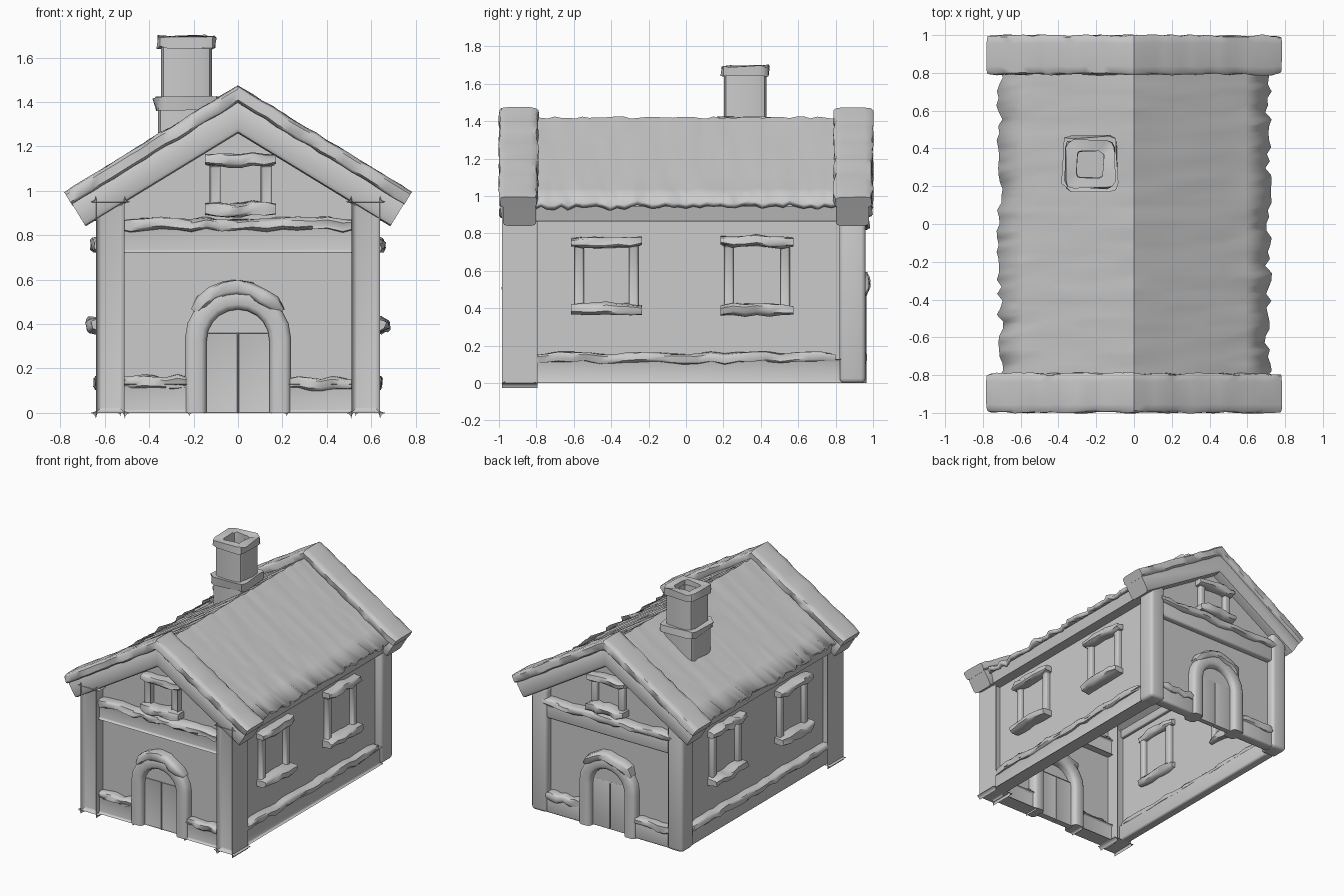
import bpy, bmesh, math, random
from mathutils import Vector

random.seed(4)
cube = bpy.data.objects.get("Cube")
if cube:
    bpy.data.objects.remove(cube)

grey = bpy.data.materials.new("plain_grey")
grey.use_nodes = True
grey.diffuse_color = (0.6, 0.6, 0.6, 1)
grey.node_tree.nodes["Principled BSDF"].inputs["Base Color"].default_value = (0.6, 0.6, 0.6, 1)

# Wall frames: u runs along the wall, d points outward, z is up
FRONT = ("front", lambda u, d, z: (u, -d, z))
BACK = ("back", lambda u, d, z: (u, d, z))
LEFT = ("left", lambda u, d, z: (d, u, z))
RIGHT = ("right", lambda u, d, z: (-d, u, z))
WORLD = ("main", lambda u, d, z: (u, d, z))


def finish(name, bm, angle=35):
    bmesh.ops.recalc_face_normals(bm, faces=bm.faces)
    mesh = bpy.data.meshes.new(name)
    bm.to_mesh(mesh)
    bm.free()
    mesh.materials.append(grey)
    mesh.shade_smooth()
    mesh.set_sharp_from_angle(angle=math.radians(angle))
    obj = bpy.data.objects.new(name, mesh)
    bpy.context.collection.objects.link(obj)
    return obj


def box(part, frame, us, ds, zs, bevel=0.015):
    side, place = frame
    bm = bmesh.new()
    bmesh.ops.create_cube(bm, size=1)
    for v in bm.verts:
        v.co = place(*(r[0] if c < 0 else r[1] for c, r in zip(v.co, (us, ds, zs))))
    if bevel:
        bmesh.ops.bevel(bm, geom=bm.edges[:], offset=bevel, segments=3,
                        profile=0.5, affect='EDGES')
    finish(side + "_" + part, bm)


def loft(name, rings, closed=False):
    bm = bmesh.new()
    rows = [[bm.verts.new(p) for p in ring] for ring in rings]
    n = len(rows[0])
    pairs = list(zip(rows, rows[1:])) + ([(rows[-1], rows[0])] if closed else [])
    for a, b in pairs:
        for i in range(n):
            j = (i + 1) % n
            bm.faces.new((a[i], a[j], b[j], b[i]))
    if not closed:
        bm.faces.new(rows[0])
        bm.faces.new(rows[-1][::-1])
    return finish(name, bm, 45)


def rounded(power, count=12):
    pts = []
    for i in range(count):
        t = math.tau * (i + 0.5) / count
        c, s = math.cos(t), math.sin(t)
        pts.append((math.copysign(abs(c) ** power, c), math.copysign(abs(s) ** power, s)))
    return pts


def sweep(part, frame, path, d, half_d, half_n, power=0.4, wobble=0.0, taper=1.0):
    """Sweep a rounded section along a (u, z) path lying in a wall plane."""
    side, place = frame
    path = [Vector(p) for p in path]
    rings = []
    last = len(path) - 1
    for i, p in enumerate(path):
        before = (p - path[i - 1]).normalized() if i else None
        after = (path[i + 1] - p).normalized() if i < last else None
        t = ((before or after) + (after or before)).normalized()
        miter = 1 / max(0.5, t.dot(after or before))
        n = Vector((-t.y, t.x)) * miter
        size = taper if i in (0, last) else 1
        shift = random.uniform(-wobble, wobble) * half_n
        ring = []
        for a, b in rounded(power):
            k = size * (1 + random.uniform(-wobble, wobble * 0.3))
            q = p + n * (b * half_n * k + shift)
            ring.append(place(q.x, d + a * half_d * k, q.y))
        rings.append(ring)
    return loft(side + "_" + part, rings)


def snow(part, frame, us, ds, zs, steps=9):
    z = sum(zs) / 2
    a, b = us
    path = [(a + (b - a) * i / steps, z) for i in range(steps + 1)]
    sweep(part, frame, path, sum(ds) / 2, (ds[1] - ds[0]) / 2,
          (zs[1] - zs[0]) / 2, 0.55, 0.28, 0.75)


def sheet(name, points):
    bm = bmesh.new()
    bm.faces.new([bm.verts.new(p) for p in points])
    finish(name, bm)


def window(tag, frame, mid, half, z0, z1, wall):
    for s, label in ((-1, "a"), (1, "b")):
        e = sorted((mid + s * half, mid + s * (half - 0.05)))
        box(f"{tag}_jamb_{label}", frame, e, (wall - 0.035, wall + 0.035), (z0, z1), 0.012)
    box(tag + "_pane", frame, (mid - half + 0.04, mid + half - 0.04),
        (wall - 0.004, wall + 0.004), (z0, z1), 0)
    w = half + 0.02
    snow(tag + "_sill", frame, (mid - w, mid + w), (wall - 0.05, wall + 0.1), (z0 - 0.04, z0 + 0.03), 6)
    snow(tag + "_lintel", frame, (mid - w, mid + w), (wall - 0.05, wall + 0.08), (z1 - 0.01, z1 + 0.055), 6)


# Corner posts
for frame in (FRONT, BACK):
    for us, label in (((-0.64, -0.51), "right"), ((0.51, 0.64), "left")):
        box(label + "_post", frame, us, (0.82, 0.96), (0, 0.95), 0.025)

# Gable walls, door and trim at both ends
WALL = 0.9
for frame in (FRONT, BACK):
    side, place = frame
    gable = [(-0.58, 0), (0.58, 0), (0.58, 0.96), (0, 1.32), (-0.58, 0.96)]
    sheet(side + "_wall", [place(u, WALL, z) for u, z in gable])
    box("tie_beam", frame, (-0.53, 0.53), (0.86, 0.945), (0.72, 0.84))
    snow("tie_beam_snow", frame, (-0.55, 0.54), (0.85, 0.98), (0.82, 0.88), 16)
    for us, label in (((-0.53, -0.22), "right"), ((0.22, 0.53), "left")):
        box(label + "_base", frame, us, (0.86, 0.945), (0, 0.13))
        snow(label + "_base_snow", frame, us, (0.86, 0.965), (0.1, 0.165), 6)

    # Arched door frame with snow on its crown, and two leaves
    bend = [math.pi * (1 - i / 10) for i in range(11)]
    arch = [(0.19 * math.cos(t), 0.33 + 0.185 * math.sin(t)) for t in bend]
    sweep("door_arch", frame, [(-0.19, 0)] + arch + [(0.19, 0)], WALL, 0.065, 0.05, 0.5)
    crown = [(0.225 * math.cos(t), 0.35 + 0.21 * math.sin(t))
             for t in (math.radians(150 - 15 * i) for i in range(9))]
    sweep("door_arch_snow", frame, crown, WALL + 0.01, 0.075, 0.036, 0.55, 0.25, 0.6)
    for us, label in (((-0.15, -0.002), "right"), ((0.002, 0.15), "left")):
        box(label + "_door_leaf", frame, us, (0.88, 0.92), (0, 0.36), 0.004)
    bm = bmesh.new()
    fan = [(0.145 * math.cos(t), 0.35 + 0.13 * math.sin(t)) for t in bend]
    bm.faces.new([bm.verts.new(place(u, 0.919, z)) for u, z in fan])
    finish(side + "_door_top", bm)

    window("gable_window", frame, 0.012, 0.14, 0.92, 1.115, WALL)

    # Sloping gable beam and its snow cap
    sweep("gable_beam", frame, [(-0.72, 0.896), (0, 1.335), (0.72, 0.896)],
          0.89, 0.09, 0.066, 0.3)
    slope = [(x / 16 * 0.765, 1.435 - 0.47 * abs(x) / 16) for x in range(-16, 17)]
    sweep("gable_snow", frame, slope, 0.895, 0.108, 0.036, 0.4, 0.09, 0.95)

# Long walls with base, trim and windows
for frame in (LEFT, RIGHT):
    side, place = frame
    sheet(side + "_wall", [place(u, 0.585, z) for u, z in
                           ((-0.9, 0), (0.9, 0), (0.9, 0.95), (-0.9, 0.95))])
    box("base", frame, (-0.83, 0.83), (0.55, 0.625), (0, 0.13))
    snow("base_snow", frame, (-0.83, 0.8), (0.55, 0.65), (0.105, 0.165), 22)
    box("eave_beam", frame, (-0.82, 0.82), (0.56, 0.655), (0.865, 0.95), 0.01)
    window("near_window", frame, -0.425, 0.17, 0.4, 0.735, 0.585)
    window("far_window", frame, 0.38, 0.175, 0.4, 0.735, 0.585)

# Roof boards
chevron = [(-0.66, 0.865), (0, 1.26), (0.66, 0.865), (0.68, 0.945), (0, 1.39), (-0.68, 0.945)]
loft("roof_boards", [[(x, y, z) for x, z in chevron] for y in (-0.85, 0.85)])

# Snow sheet over the roof with ragged eaves
bm = bmesh.new()
COLS, ROWS = 12, 46
grid = []
for j in range(ROWS + 1):
    y = -0.85 + 1.7 * j / ROWS
    row = []
    for i in range(-COLS // 2, COLS // 2 + 1):
        x = 0.71 * i / (COLS // 2)
        z = 1.42 - 0.645 * abs(x) + random.uniform(-0.006, 0.006)
        if abs(i) == COLS // 2:
            jag = random.uniform(-0.02, 0.02)
            x += math.copysign(jag, x) * (1 if jag * x > 0 else -1)
            z += random.uniform(-0.016, 0.016)
        row.append(bm.verts.new((x, y, z)))
    grid.append(row)
for a, b in zip(grid, grid[1:]):
    for i in range(COLS):
        bm.faces.new((a[i], a[i + 1], b[i + 1], b[i]))
roof = finish("roof_snow", bm, 50)
thick = roof.modifiers.new("thickness", 'SOLIDIFY')
thick.thickness = 0.03
thick.offset = -1


# Chimney: square tubes with snowy collars
def tube(name, centre, half, hole, z0, z1, wobble=0.0):
    rings = []
    for r, z in ((half, z0), (half, z1), (hole, z1), (hole, z0)):
        ring = []
        for a, b in rounded(0.3, 12):
            k = r * (1 + random.uniform(-wobble, wobble))
            ring.append((centre[0] + a * k, centre[1] + b * k,
                         z + random.uniform(-wobble, wobble) * 0.12))
        rings.append(ring)
    loft(name, rings, closed=True)


C = (-0.232, 0.317)
tube("chimney_base", C, 0.13, 0.07, 1.1, 1.39)
tube("chimney_shaft", C, 0.115, 0.07, 1.2, 1.66)
tube("chimney_collar_snow", C, 0.145, 0.1, 1.365, 1.42, 0.07)
tube("chimney_top_snow", C, 0.13, 0.07, 1.645, 1.695, 0.07)
